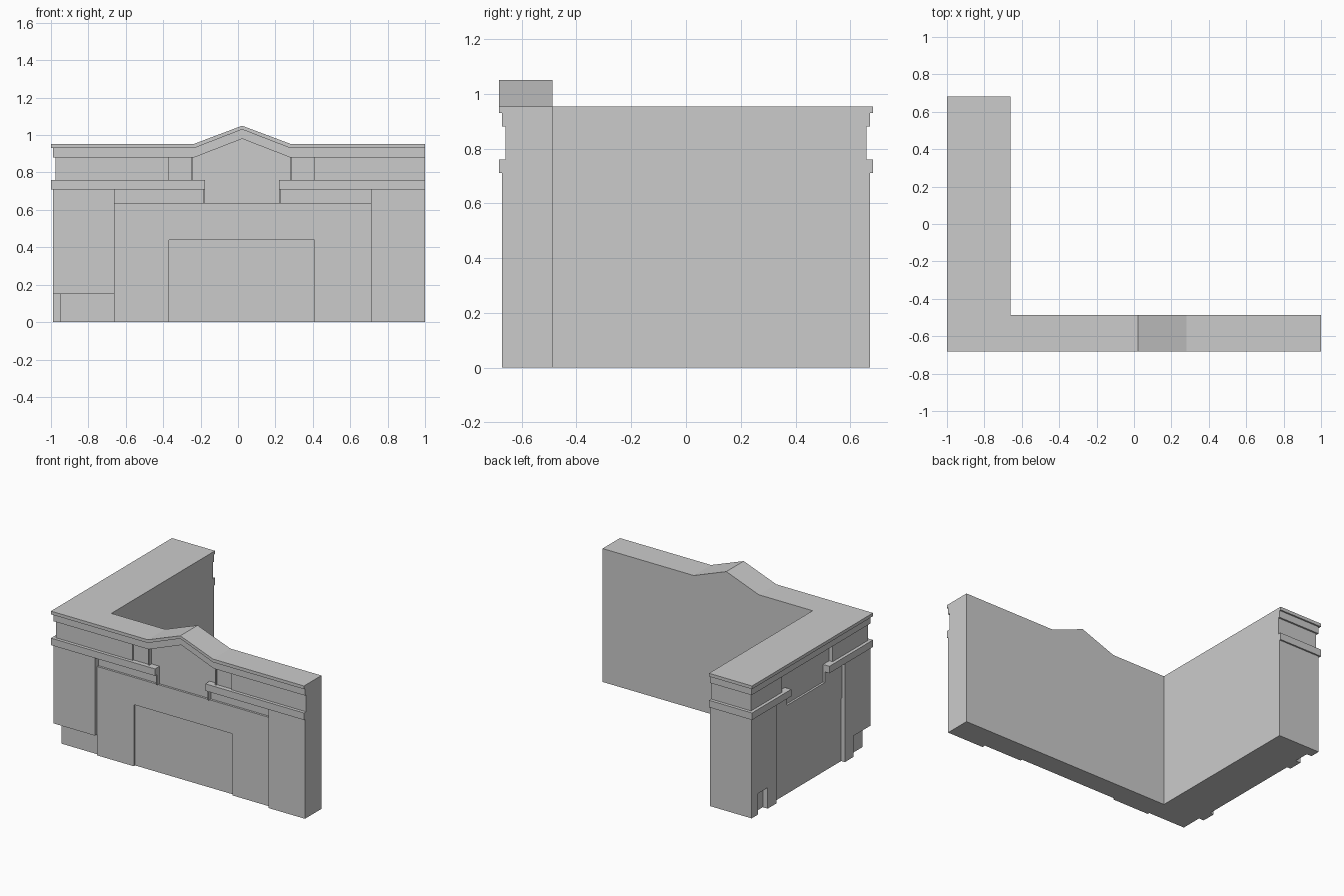
import bpy

if "Cube" in bpy.data.objects:
    bpy.data.objects.remove(bpy.data.objects["Cube"])

X0, X1, XI = -1.0, 1.0, -0.66      # outer left, right end, inner face of wing
YF, YB, YI = -0.683, 0.683, -0.487  # front, back, inner face of front wall
CORE = 0.05                        # inset of the structural core


def prism(name, pts, y0, y1):
    """Extrude an xz outline between two y values."""
    n = len(pts)
    verts = [(x, y0, z) for x, z in pts] + [(x, y1, z) for x, z in pts]
    faces = [tuple(range(n)), tuple(range(2 * n - 1, n - 1, -1))]
    faces += [(i, i + n, (i + 1) % n + n, (i + 1) % n) for i in range(n)]
    me = bpy.data.meshes.new(name)
    me.from_pydata(verts, [], faces)
    ob = bpy.data.objects.new(name, me)
    bpy.context.collection.objects.link(ob)
    return ob


def box(name, xa, xb, ya, yb, za, zb):
    return prism(name, [(xa, za), (xb, za), (xb, zb), (xa, zb)], ya, yb)


def front(name, a, b, za, zb, d):
    return box(name, a, b, YF + d, YF + CORE, za, zb)


def left(name, a, b, za, zb, d):
    return box(name, X0 + d, X0 + CORE, a, b, za, zb)


def back(name, za, zb, d):
    return box(name, X0 + d, XI, YB - CORE, YB - d, za, zb)


def roofline(xa, z, peak):
    return [(xa, z), (-0.235, z), (0.022, peak), (0.28, z), (X1, z)]


# structural L-shaped core with gabled front
prism("front_core", [(X1, 0), (X0 + CORE, 0)][::-1] + roofline(X0 + CORE, 0.953, 1.05)[::-1],
      YF + CORE, YI)
box("wing_core", X0 + CORE, XI, YI, YB - CORE, 0, 0.953)

# cornice tiers: front (following the gable), left side and wing end
for name, zb, pb, zt, pt, d in (("cornice_top", 0.93, 1.03, 0.953, 1.05, 0.0),
                                ("cornice_lower", 0.88, 0.98, 0.93, 1.03, 0.011)):
    prism(name + "_front", roofline(X0 + d, zb, pb) + roofline(X0 + d, zt, pt)[::-1],
          YF + d, YF + CORE)
    left(name + "_side", YF + d, YB - d, zb, zt, d)
    back(name + "_end", zb, zt, d)

# frieze
front("frieze_front_left", X0 + 0.023, -0.37, 0.76, 0.88, 0.023)
front("frieze_front_right", 0.41, X1, 0.76, 0.88, 0.023)
front("frieze_panel_left", -0.37, -0.25, 0.76, 0.88, 0.033)
front("frieze_panel_right", 0.29, 0.41, 0.76, 0.88, 0.033)
left("frieze_side_front", YF + 0.023, -0.26, 0.76, 0.88, 0.023)
left("frieze_side_back", 0.31, YB - 0.023, 0.76, 0.88, 0.023)
back("frieze_end", 0.76, 0.88, 0.023)

# ledge
front("ledge_front_left", X0, -0.177, 0.71, 0.76, 0.0)
front("ledge_front_right", 0.22, X1, 0.71, 0.76, 0.0)
left("ledge_side_front", YF, -0.19, 0.71, 0.76, 0.0)
left("ledge_side_back", 0.24, YB, 0.71, 0.76, 0.0)
back("ledge_end", 0.71, 0.76, 0.0)

# slim trims beside the gable panel
for i, (a, za, zb) in enumerate(((-0.25, 0.76, 0.88), (0.28, 0.76, 0.88),
                                 (-0.187, 0.635, 0.71), (0.22, 0.635, 0.71))):
    front("gable_trim_%d" % i, a, a + 0.01, za, zb, 0.023)

# front pillars and wall around the recessed opening
front("pillar_front_left", X0 + 0.011, XI, 0.15, 0.71, 0.011)
front("pillar_front_right", 0.71, X1, 0, 0.71, 0.011)
front("wall_front_left", XI, -0.37, 0, 0.635, 0.035)
front("wall_front_right", 0.41, 0.71, 0, 0.635, 0.035)
front("wall_front_lintel", -0.37, 0.41, 0.44, 0.635, 0.035)

# side pillars, the undercut corner and the small floor niche
left("pillar_side_front", YF + 0.011, -0.38, 0.15, 0.71, 0.011)
left("pillar_side_front_foot", -0.48, -0.38, 0, 0.15, 0.011)
left("pillar_side_back", 0.39, YB - 0.011, 0.15, 0.71, 0.011)
left("pillar_side_back_foot_inner", 0.39, 0.49, 0, 0.15, 0.011)
left("pillar_side_back_foot_outer", 0.60, YB - 0.011, 0, 0.15, 0.011)
back("pillar_end", 0, 0.71, 0.011)

# side wall
left("wall_side_lower", -0.38, 0.39, 0, 0.45, 0.04)
left("wall_side_upper", -0.38, 0.39, 0.45, 0.635, 0.035)
left("wall_side_band_front", -0.38, -0.19, 0.635, 0.71, 0.035)
left("wall_side_band_back", 0.24, 0.39, 0.635, 0.71, 0.035)

# consistent outward normals
import bmesh
for ob in bpy.context.collection.objects:
    bm = bmesh.new()
    bm.from_mesh(ob.data)
    bmesh.ops.recalc_face_normals(bm, faces=bm.faces)
    bm.to_mesh(ob.data)
    bm.free()
